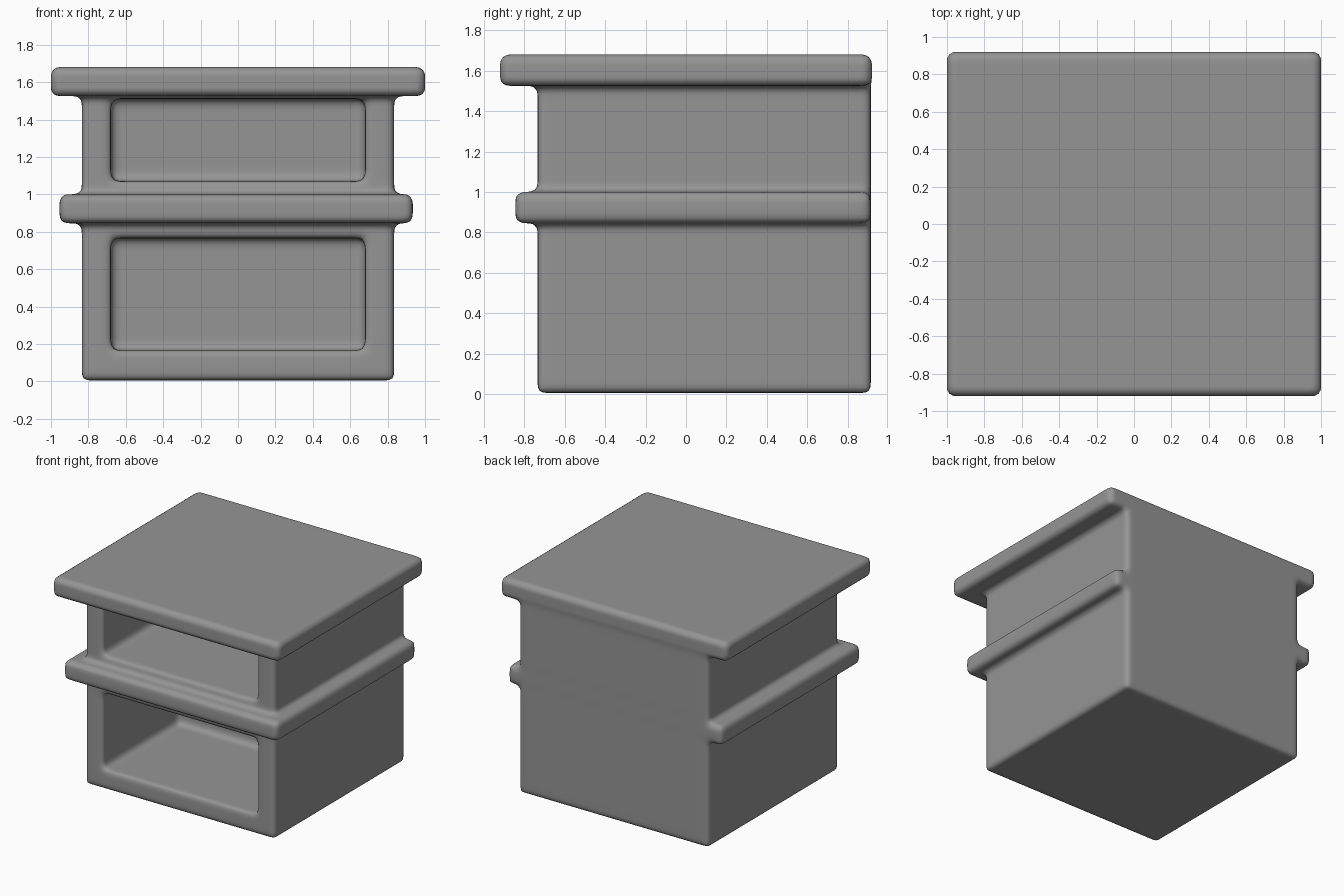
import bpy

if "Cube" in bpy.data.objects:
    bpy.data.objects.remove(bpy.data.objects["Cube"])


def box(name, x, y, z, bevel=0.0):
    """Axis-aligned box from (min, max) ranges, with optional rounded edges."""
    bpy.ops.mesh.primitive_cube_add(size=1)
    ob = bpy.context.object
    ob.name = name
    ob.location = [(a + b) / 2 for a, b in (x, y, z)]
    ob.scale = [b - a for a, b in (x, y, z)]
    bpy.ops.object.transform_apply(location=True, rotation=False, scale=True)
    if bevel:
        m = ob.modifiers.new("Round", 'BEVEL')
        m.width = bevel
        m.segments = 4
        bpy.ops.object.modifier_apply(modifier=m.name)
    return ob


# Main body and the two projecting boards, all flush at the back
body = box("cabinet", (-0.835, 0.835), (-0.735, 0.915), (0.005, 1.6), 0.02)
top_board = box("top_board", (-1.0, 1.0), (-0.92, 0.92), (1.525, 1.68), 0.03)
middle_board = box("middle_board", (-0.955, 0.935), (-0.845, 0.915), (0.845, 1.0), 0.035)

# Two open compartments cut from the front
for name, z in (("upper_opening", (1.07, 1.51)), ("lower_opening", (0.165, 0.765))):
    cutter = box(name, (-0.68, 0.68), (-1.2, 0.22), z, 0.03)
    cutter.hide_render = True
    cut = body.modifiers.new("Cut", 'BOOLEAN')
    cut.operation = 'DIFFERENCE'
    cut.solver = 'EXACT'
    cut.object = cutter
    bpy.context.view_layer.objects.active = body
    bpy.ops.object.modifier_apply(modifier=cut.name)
    bpy.data.objects.remove(cutter)

# Fuse everything into one soft-edged skin
bpy.ops.object.select_all(action='DESELECT')
for ob in (top_board, middle_board, body):
    ob.select_set(True)
bpy.context.view_layer.objects.active = body
bpy.ops.object.join()

fuse = body.modifiers.new("Fuse", 'REMESH')
fuse.mode = 'VOXEL'
fuse.voxel_size = 0.02
fuse.use_smooth_shade = True
bpy.ops.object.modifier_apply(modifier=fuse.name)
soften = body.modifiers.new("Soften", 'SMOOTH')
soften.factor = 0.5
soften.iterations = 5

# Dark grey finish
finish = bpy.data.materials.new("dark_grey")
finish.diffuse_color = (0.3, 0.3, 0.3, 1)
finish.use_nodes = True
finish.node_tree.nodes["Principled BSDF"].inputs["Base Color"].default_value = finish.diffuse_color
body.data.materials.clear()
body.data.materials.append(finish)
for face in body.data.polygons:
    face.material_index = 0
